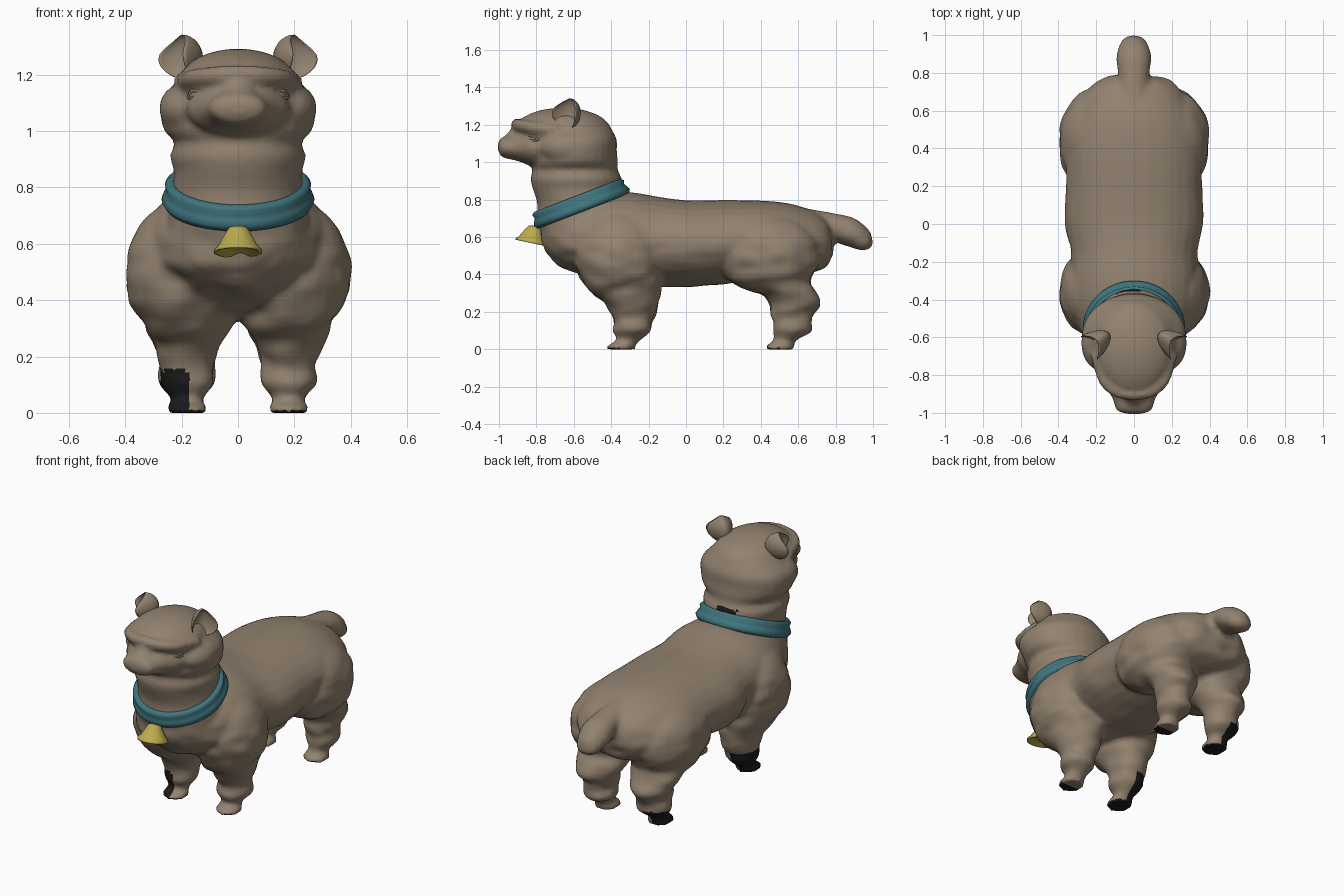
import bpy
import bmesh
import math
from mathutils import Matrix, Vector, noise

default_cube = bpy.data.objects.get("Cube")
if default_cube:
    bpy.data.objects.remove(default_cube, do_unlink=True)


def make_material(name, red, green, blue):
    material = bpy.data.materials.new(name)
    material.use_nodes = True
    colour = (red, green, blue, 1)
    material.diffuse_color = colour
    shader = material.node_tree.nodes["Principled BSDF"]
    shader.inputs["Base Color"].default_value = colour
    shader.inputs["Roughness"].default_value = .8
    return material


wool = make_material("wool brown", .29, .225, .16)
black = make_material("bare black", .01, .01, .011)
teal = make_material("collar teal", .05, .18, .21)
brass = make_material("bell yellow", .50, .41, .08)


def finish(bm, name, *materials):
    bmesh.ops.recalc_face_normals(bm, faces=bm.faces)
    mesh = bpy.data.meshes.new(name)
    bm.to_mesh(mesh)
    bm.free()
    obj = bpy.data.objects.new(name, mesh)
    bpy.context.collection.objects.link(obj)
    for material in materials:
        mesh.materials.append(material)
    mesh.shade_smooth()
    return obj


def smooth_rows(rows, steps=3):
    """Catmull-Rom interpolation through rows of numbers."""
    result = []
    last = len(rows) - 1
    for i in range(last):
        a, b, c, d = rows[max(i - 1, 0)], rows[i], rows[i + 1], rows[min(i + 2, last)]
        for step in range(steps):
            t = step / steps
            result.append([q + t / 2 * (r - p + t * (2 * p - 5 * q + 4 * r - s
                           + t * (3 * (q - r) + s - p)))
                           for p, q, r, s in zip(a, b, c, d)])
    result.append(list(rows[last]))
    return result


def bridge(bm, rings, closed=False):
    pairs = list(zip(rings, rings[1:]))
    if closed:
        pairs.append((rings[-1], rings[0]))
    for low, high in pairs:
        for i in range(len(low)):
            j = (i + 1) % len(low)
            bm.faces.new((low[i], low[j], high[j], high[i]))


def loft(bm, rows, upright, centre_x=0, sides=28):
    """Rows: position on the axis, cross centre, cross radius, x radius."""
    rings = []
    for along, cross, radius, width in smooth_rows(rows):
        ring = []
        for k in range(sides):
            angle = math.tau * k / sides
            x = centre_x + width * math.cos(angle)
            v = cross + radius * math.sin(angle)
            ring.append(bm.verts.new((x, v, along) if upright else (x, along, v)))
        rings.append(ring)
    bridge(bm, rings)
    bm.faces.new(rings[0])
    bm.faces.new(rings[-1])


def blob(bm, centre, radii, segments=28):
    matrix = Matrix.Translation(centre) @ Matrix.Diagonal((*radii, 1))
    bmesh.ops.create_uvsphere(bm, u_segments=segments, v_segments=segments // 2,
                              radius=1, matrix=matrix)


def stroke(bm, points, stretch=1):
    """Chain of overlapping blobs through x, y, z, radius points."""
    for x, y, z, r in smooth_rows(points, 4):
        blob(bm, (x, y, z), (r * stretch, r, r), 14)


# Torso, neck and muzzle
bm = bmesh.new()
torso = [(-.775, .63, .04, .06), (-.72, .61, .13, .18), (-.6, .59, .18, .27),
         (-.45, .59, .24, .33), (-.3, .585, .255, .345), (-.15, .573, .243, .335),
         (0, .565, .232, .367), (.2, .573, .225, .36), (.4, .585, .21, .355),
         (.55, .58, .2, .325), (.68, .575, .165, .265), (.75, .57, .125, .205),
         (.785, .57, .06, .13)]
neck = [(.5, -.52, .2, .25), (.58, -.55, .21, .26), (.68, -.56, .235, .25),
        (.78, -.565, .23, .235), (.86, -.583, .237, .228), (.91, -.587, .244, .242),
        (.96, -.593, .228, .224), (1, -.597, .233, .262), (1.06, -.59, .22, .275),
        (1.12, -.59, .22, .268), (1.18, -.6, .2, .215), (1.24, -.62, .17, .17)]
muzzle = [(-.7, 1.08, .095, .195), (-.82, 1.08, .1, .18), (-.88, 1.085, .085, .14),
          (-.93, 1.08, .066, .112), (-.97, 1.08, .058, .102), (-.992, 1.082, .045, .085),
          (-1.005, 1.085, .022, .045)]
loft(bm, torso, False)
loft(bm, neck, True)
loft(bm, muzzle, False)

# Wool cap, nose bridge and tail
blob(bm, (0, -.66, 1.165), (.215, .262, .127))
stroke(bm, [(0, -.875, 1.165, .055), (0, -.945, 1.1, .045)], 1.2)
stroke(bm, [(0, .64, .685, .07), (0, .78, .66, .07), (0, .87, .63, .078),
            (0, .937, .587, .066)], 1.2)

# Legs, shoulders, haunches, cheeks and brow, on both sides
front_leg = [(0, -.345, .075, .072), (.02, -.345, .075, .072), (.05, -.307, .06, .054),
             (.1, -.29, .103, .097), (.14, -.288, .098, .098), (.17, -.285, .107, .093),
             (.21, -.285, .13, .106), (.25, -.295, .148, .122), (.3, -.318, .185, .15),
             (.4, -.33, .198, .185), (.5, -.34, .18, .17)]
back_leg = [(0, .505, .075, .072), (.02, .505, .075, .072), (.05, .53, .058, .054),
            (.1, .57, .1, .097), (.14, .568, .098, .098), (.17, .565, .113, .093),
            (.2, .567, .118, .104), (.245, .583, .137, .118), (.3, .55, .148, .145),
            (.36, .475, .19, .168), (.42, .458, .235, .185), (.52, .49, .235, .175)]
for side in (-1, 1):
    loft(bm, front_leg, True, side * .18)
    loft(bm, back_leg, True, side * .18)
    blob(bm, (side * .2, -.36, .5), (.2, .235, .25))
    blob(bm, (side * .2, .44, .51), (.2, .285, .215))
    blob(bm, (side * .17, -.63, 1.08), (.11, .15, .095))
    stroke(bm, [(side * .2, -.7, 1.175, .03), (side * .16, -.825, 1.188, .032),
                (side * .085, -.89, 1.198, .032), (0, -.905, 1.203, .032)])

# Fuse the parts into one woolly skin
body = finish(bm, "body", wool, black)
remesh = body.modifiers.new("fuse", "REMESH")
remesh.mode = "VOXEL"
remesh.voxel_size = .015
soften = body.modifiers.new("soften", "SMOOTH")
soften.iterations = 3
depsgraph = bpy.context.evaluated_depsgraph_get()
skin = bpy.data.meshes.new_from_object(body.evaluated_get(depsgraph))
body.modifiers.clear()
body.data = skin
skin.materials.clear()
skin.materials.append(wool)
skin.materials.append(black)

# Lumpy fleece on chest and legs
lumpy = [(v, v.co.copy(), v.normal.copy()) for v in skin.vertices if v.co.z < .72]
for vert, spot, normal in lumpy:
    fleece = min(1, (.72 - spot.z) * 5) * max(0, min(1, spot.z * 8))
    fleece *= .4 if -.1 < spot.y < .25 else 1
    spot += normal * noise.noise(spot * Vector((8, 8, 14))) * fleece * .014
    spot.z = max(spot.z, 0)
    vert.co = spot

# Bare patches on soles, outer feet and nape
for face in skin.polygons:
    x, y, z = face.center
    if z > .93:
        continue
    toe = x < 0 or y < -.35 or 0 < y < .5
    sole = toe and z < .015 and face.normal.z < -.5
    foot = x < -.17 and z < (.15 if y < 0 else .12)
    nape = -.09 < x < .04 and -.42 < y < -.3 and z > .875
    face.material_index = int(sole or foot or nape)
skin.shade_smooth()

# Eyes: a lidded bump with a raised rim
for side, label in ((1, "left"), (-1, "right")):
    bm = bmesh.new()
    blob(bm, (0, 0, 0), (.032, .014, .014))
    for lid in (-1, 1):
        stroke(bm, [(-.045, .006, 0, .008), (0, -.006, lid * .016, .01),
                    (.045, .006, 0, .008)])
    eye = finish(bm, label + "_eye", wool)
    eye.location = (side * .148, -.826, 1.128)
    eye.rotation_euler = (0, side * .15, side * .8)

# Ears: deep pointed cups, open to the front and outside
for side, label in ((1, "left"), (-1, "right")):
    bm = bmesh.new()
    blob(bm, (0, 0, 0), (1, 1, 1))
    for vert in bm.verts:
        x, y, z = vert.co
        if y < 0:
            y *= -.45
        x *= 1 - .5 * max(z, 0) ** 2
        vert.co = (x * .075, y * .08 - .055 * x * x, z * .08)
    ear = finish(bm, label + "_ear", wool)
    ear.location = (side * .195, -.625, 1.262)
    ear.rotation_euler = (0, side * .1, side * .95)

# Collar: a folded band swept round the neck
bm = bmesh.new()
profile = [(-.025, .042), (.008, .046), (.022, .032), (.016, .012), (.026, -.004),
           (.034, -.024), (.022, -.045), (-.025, -.042)]
rings = []
for offset, height in profile:
    ring = []
    for k in range(64):
        angle = math.tau * k / 64
        ring.append(bm.verts.new(((.237 + offset) * math.cos(angle),
                                  (.24 + offset) * math.sin(angle), height)))
    rings.append(ring)
bridge(bm, rings, closed=True)
collar = finish(bm, "collar", teal)
collar.location = (0, -.565, .78)
collar.rotation_euler.x = math.radians(21)

# Bell: a flared cup with a shallow mouth
bm = bmesh.new()
rings = []
for radius, height in [(.01, .048), (.033, .044), (.042, .03), (.072, -.024),
                       (.086, -.036), (.086, -.046), (.074, -.044), (.06, -.032),
                       (.01, -.03)]:
    rings.append([bm.verts.new((radius * math.cos(math.tau * k / 32),
                                radius * math.sin(math.tau * k / 32), height))
                  for k in range(32)])
bridge(bm, rings)
bm.faces.new(rings[0])
bm.faces.new(rings[-1])
bell = finish(bm, "bell", brass)
bell.location = (0, -.818, .613)
bell.rotation_euler.x = math.radians(-12)
